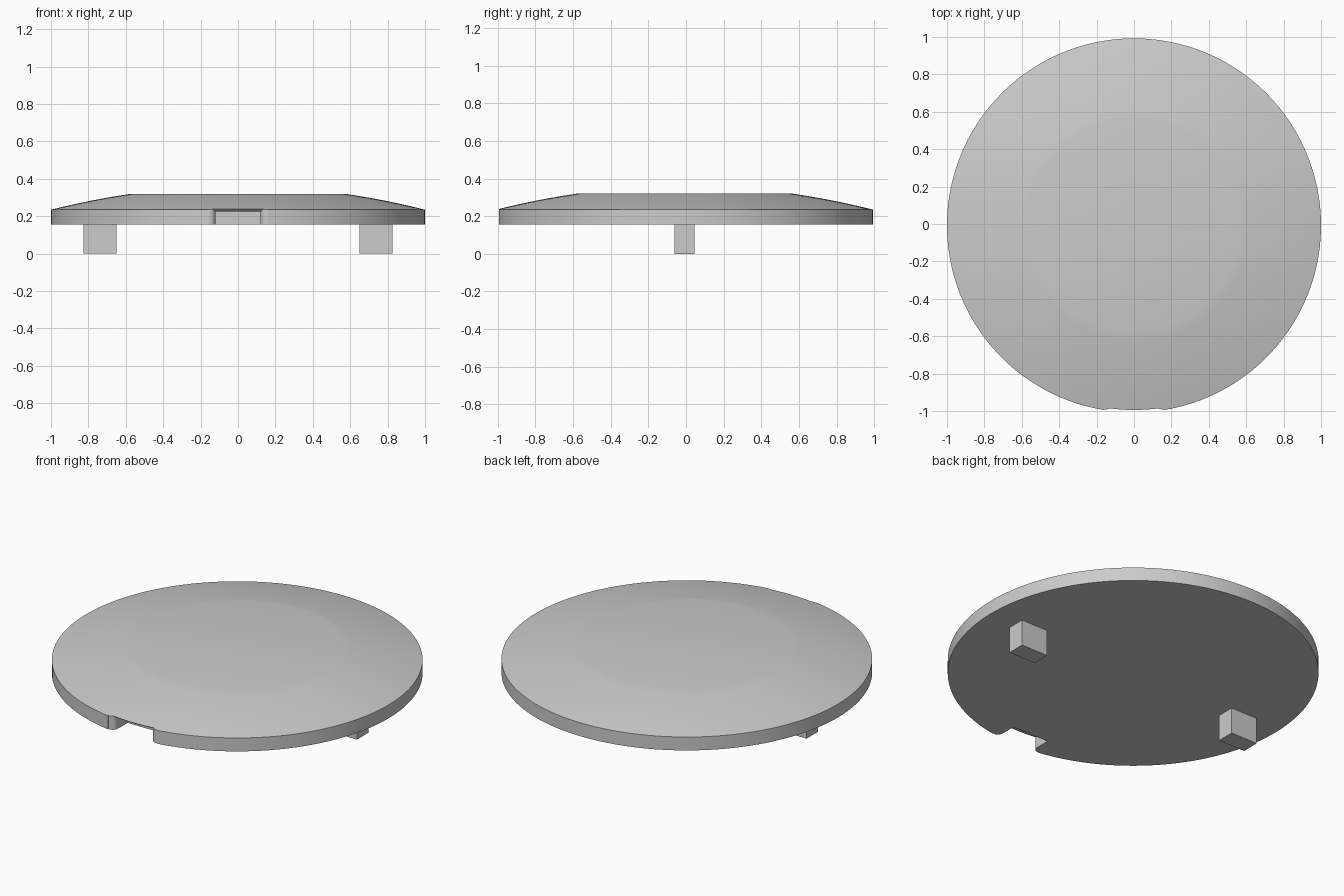
import bpy, bmesh, math
from mathutils import Matrix

cube = bpy.data.objects.get("Cube")
if cube:
    bpy.data.objects.remove(cube, do_unlink=True)

CY = -0.0075                       # disc axis, offset by the shallow front lip
BASE, RIM, FLAT_R = 0.155, 0.235, 0.57

grey = bpy.data.materials.new("plain_grey")
grey.use_nodes = True
colour = (0.6, 0.6, 0.6, 1)
grey.diffuse_color = colour
grey.node_tree.nodes["Principled BSDF"].inputs["Base Color"].default_value = colour


def make_object(name, bm):
    bmesh.ops.recalc_face_normals(bm, faces=bm.faces)
    mesh = bpy.data.meshes.new(name)
    bm.to_mesh(mesh)
    bm.free()
    mesh.materials.append(grey)
    obj = bpy.data.objects.new(name, mesh)
    bpy.context.collection.objects.link(obj)
    return obj


def loft(rings):
    """Closed solid through rings of equal point count, capped at both ends."""
    bm = bmesh.new()
    loops = [[bm.verts.new(p) for p in ring] for ring in rings]
    n = len(loops[0])
    for a, b in zip(loops, loops[1:]):
        for i in range(n):
            j = (i + 1) % n
            bm.faces.new((a[i], a[j], b[j], b[i]))
    bm.faces.new(loops[0])
    bm.faces.new(loops[-1])
    return bm


def circle(r, z, n=160):
    steps = [math.tau * i / n for i in range(n)]
    return [(r * math.cos(t), CY + r * math.sin(t), z) for t in steps]


def notch_ring(spread, depth, curved=True):
    """Notch cross-section, bent around the disc axis when curved."""
    half, top, n = 0.12 + spread, 0.225 + spread, 12
    xs = [half * (2 * i / n - 1) for i in range(n + 1)]

    def point(x, z):
        y = -math.sqrt(depth ** 2 - x ** 2) if curved else -depth
        return (x, CY + y, z)
    return [point(x, top) for x in xs] + [point(x, 0.1) for x in reversed(xs)]


# Lid: straight rim, spherical shoulder, flat top
steps = 10
rings = [circle(1, BASE)]
for i in range(steps + 1):
    r = 1 + (FLAT_R - 1) * i / steps
    rings.append(circle(r, RIM + 0.126 * (1 - r * r)))
lid = make_object("lid", loft(rings))

# Finger notch in the front, flaring outwards with a rounded edge
FILLET, START = 0.04, 0.957
sections = [notch_ring(0, 0.86, False)]
for i in range(9):
    a = math.pi / 2 * i / 8
    sections.append(notch_ring(FILLET * (1 - math.cos(a)), START + FILLET * math.sin(a)))
sections.append(notch_ring(FILLET, 1.1, False))
cutter = make_object("notch_cutter", loft(sections))
cutter.hide_render = True

cut = lid.modifiers.new("finger_notch", 'BOOLEAN')
cut.operation = 'DIFFERENCE'
cut.solver = 'EXACT'
cut.object = cutter
bpy.ops.object.select_all(action='DESELECT')
bpy.context.view_layer.objects.active = lid
lid.select_set(True)
bpy.ops.object.modifier_apply(modifier=cut.name)
bpy.data.objects.remove(cutter, do_unlink=True)
bpy.ops.object.shade_smooth_by_angle(angle=math.radians(30))

# Locating tabs under the lid
for side, label in ((1, "left"), (-1, "right")):
    bm = bmesh.new()
    place = Matrix.Translation((side * 0.738, CY, BASE / 2))
    bmesh.ops.create_cube(bm, size=1, matrix=place @ Matrix.Diagonal((0.176, 0.106, BASE, 1)))
    make_object(label + "_tab", bm)
